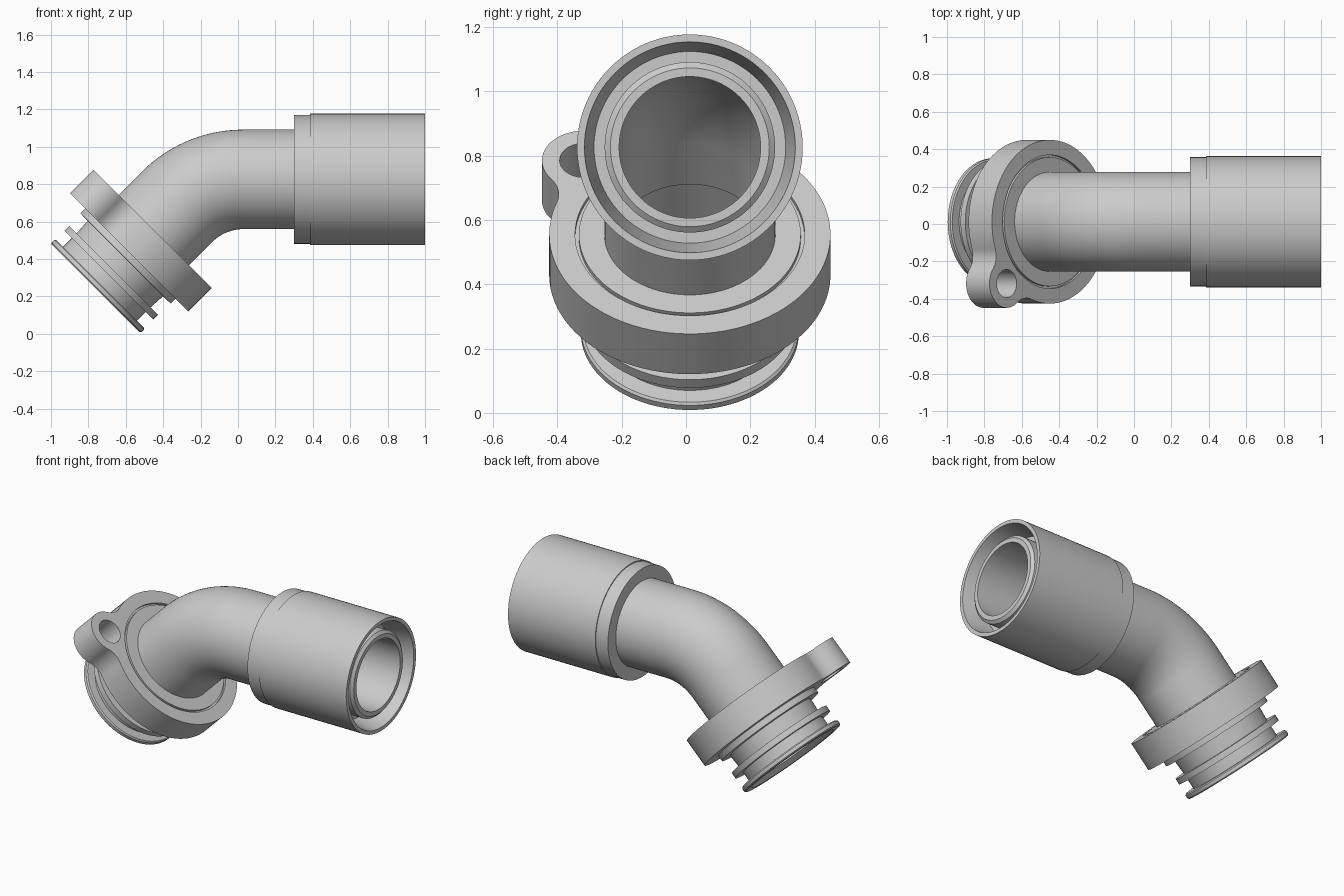
import bpy, bmesh, math
from mathutils import Matrix, Vector

if "Cube" in bpy.data.objects:
    bpy.data.objects.remove(bpy.data.objects["Cube"])

SIDES = 96
Y0 = 0.012                      # sideways offset of the pipe axis
AXIS_Z = 0.826                  # height of the straight pipe axis
BEND = 0.5                      # bend radius of the elbow
BEND_X = 0.028                  # where the bend starts
PIPE_R, BORE_R = 0.266, 0.22
FLANGE = Vector((-0.45, Y0, 0.555))   # centre of the flange upper face

grey = bpy.data.materials.new("light_grey")
grey.diffuse_color = (0.6, 0.6, 0.6, 1)
grey.use_nodes = True
grey.node_tree.nodes["Principled BSDF"].inputs["Base Color"].default_value = grey.diffuse_color


def frame(pos, angle):
    """Local z points along direction `angle` in the xz plane, local y is world y."""
    c, s = math.cos(angle), math.sin(angle)
    return Matrix(((c and s, 0, c, pos[0]), (0, 1, 0, pos[1]),
                   (-c, 0, s, pos[2]), (0, 0, 0, 1)))


def finish(name, mesh):
    mesh.materials.clear()
    mesh.materials.append(grey)
    ob = bpy.data.objects.new(name, mesh)
    bpy.context.collection.objects.link(ob)
    bpy.ops.object.select_all(action='DESELECT')
    ob.select_set(True)
    bpy.context.view_layer.objects.active = ob
    bpy.ops.object.shade_smooth_by_angle(angle=math.radians(25))
    return ob


def sweep(name, *chains):
    """Skin round rings; every chain is a list of (frame, radius)."""
    bm = bmesh.new()
    for chain in chains:
        prev = None
        for m, r in chain:
            ring = [bm.verts.new(m @ Vector((r * math.cos(a), r * math.sin(a), 0)))
                    for a in (2 * math.pi * j / SIDES for j in range(SIDES))]
            if prev:
                for j in range(SIDES):
                    k = (j + 1) % SIDES
                    bm.faces.new((prev[j], prev[k], ring[k], ring[j]))
            prev = ring
    mesh = bpy.data.meshes.new(name)
    bm.to_mesh(mesh)
    bm.free()
    return finish(name, mesh)


def lathe(m, profile):
    return [(m @ Matrix.Translation((0, 0, t)), r) for t, r in profile]


# Elbow: straight run, 45 degree bend, short run into the flange
path = [frame((0.30, Y0, AXIS_Z), math.pi)]
for i in range(25):
    a = math.radians(45) * i / 24
    path.append(frame((BEND_X - BEND * math.sin(a), Y0,
                       AXIS_Z - BEND + BEND * math.cos(a)), math.pi + a))
tilted = frame(FLANGE, math.radians(225))
path.append(tilted)
sweep("elbow_pipe", [(m, PIPE_R) for m in path],
      [(m, BORE_R) for m in reversed(path)])

# Socket sleeve with collar, flared recess and inner tube end
straight = frame((0, Y0, AXIS_Z), 0)
sweep("socket_sleeve", lathe(straight, [
    (0.30, PIPE_R), (0.30, 0.345), (0.385, 0.345), (0.385, 0.351), (1.0, 0.351),
    (1.0, 0.328), (0.85, 0.298), (0.85, 0.265), (0.965, 0.265), (0.98, 0.247),
    (0.98, BORE_R), (0.30, BORE_R)]))

# Flange seat with a thin groove around it, and ribbed spigot below
sweep("flange_seat", lathe(tilted, [
    (0, PIPE_R), (0, 0.345), (0.015, 0.345), (0.015, 0.357), (0, 0.357)]))
sweep("ribbed_spigot", lathe(tilted, [
    (0.177, 0.357), (0.177, 0.341), (0.214, 0.341), (0.216, 0.285), (0.304, 0.28),
    (0.304, 0.335), (0.34, 0.335), (0.34, 0.28), (0.406, 0.28), (0.406, 0.332),
    (0.413, 0.339), (0.433, 0.339), (0.44, 0.332), (0.44, 0.29), (0.41, 0.25),
    (0.0, 0.25), (0.0, BORE_R)]))


# Flange plate: round body and bolt ear blended with fillets
def arc(c, r, a0, a1, n):
    return [(c[0] + r * math.cos(a0 + (a1 - a0) * i / n),
             c[1] + r * math.sin(a0 + (a1 - a0) * i / n)) for i in range(n + 1)]


R, E, F = 0.4375, 0.13, 0.11
ear = Vector((0.326, -0.33))
d, ear_dir = ear.length, math.atan2(ear.y, ear.x)
p, q = R + F, E + F
at_body = math.acos((d * d + p * p - q * q) / (2 * d * p))
at_ear = math.acos((d * d + q * q - p * p) / (2 * d * q))
lo, hi = ear_dir - at_body, ear_dir + at_body
f_lo = (p * math.cos(lo), p * math.sin(lo))
f_hi = (p * math.cos(hi), p * math.sin(hi))
e_lo, e_hi = ear_dir + math.pi + at_ear, ear_dir + math.pi - at_ear
outline = arc((0, 0), R, hi, lo + 2 * math.pi, 80)
outline += arc(f_lo, F, lo + math.pi, e_lo - math.pi, 10)[1:]
outline += arc(ear, E, e_lo, e_hi + 2 * math.pi, 32)[1:]
outline += arc(f_hi, F, e_hi + math.pi, hi + math.pi, 10)[1:-1]

curve = bpy.data.curves.new("flange_outline", 'CURVE')
curve.dimensions, curve.fill_mode, curve.extrude = '2D', 'BOTH', 0.0885
for pts in (outline, arc((0, 0), 0.357, 0, 2 * math.pi, SIDES)[:-1],
            arc(ear, 0.075, 0, 2 * math.pi, 40)[:-1]):
    s = curve.splines.new('POLY')
    s.points.add(len(pts) - 1)
    for sp, (x, y) in zip(s.points, pts):
        sp.co = (x, y, 0, 1)
    s.use_cyclic_u = True
helper = bpy.data.objects.new("flange_outline", curve)
bpy.context.collection.objects.link(helper)
plate = bpy.data.meshes.new_from_object(
    helper.evaluated_get(bpy.context.evaluated_depsgraph_get()))
bpy.data.objects.remove(helper)
bm = bmesh.new()
bm.from_mesh(plate)
bmesh.ops.remove_doubles(bm, verts=bm.verts, dist=1e-5)
bmesh.ops.transform(bm, verts=bm.verts,
                    matrix=tilted @ Matrix.Translation((0, 0, 0.0885)))
bmesh.ops.recalc_face_normals(bm, faces=bm.faces)
bm.to_mesh(plate)
bm.free()
finish("flange_plate", plate)
